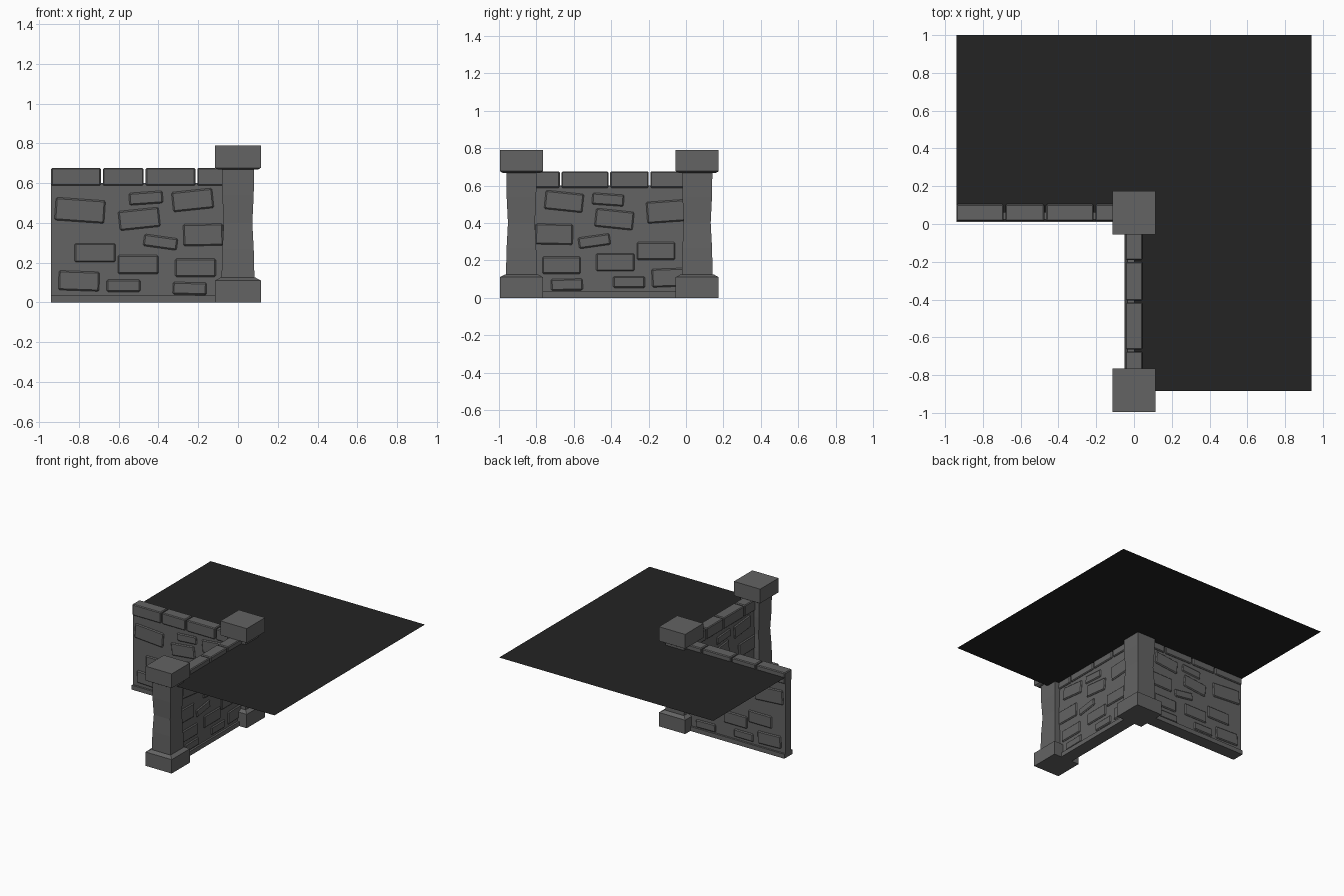
import bpy, bmesh, math
from mathutils import Matrix, Vector

if "Cube" in bpy.data.objects:
    bpy.data.objects.remove(bpy.data.objects["Cube"])


def material(name, v):
    m = bpy.data.materials.new(name)
    m.diffuse_color = (v, v, v, 1)
    m.use_nodes = True
    m.node_tree.nodes["Principled BSDF"].inputs["Base Color"].default_value = m.diffuse_color
    return m


stone = material("grey stone", 0.125)
dark = material("dark ground", 0.017)


def finish(bm, name, mat, frame=Matrix()):
    bmesh.ops.recalc_face_normals(bm, faces=bm.faces)
    me = bpy.data.meshes.new(name)
    bm.to_mesh(me)
    bm.free()
    me.materials.append(mat)
    ob = bpy.data.objects.new(name, me)
    ob.matrix_world = frame
    bpy.context.collection.objects.link(ob)
    return ob


def loft(name, rings, frame):
    """Square column from (half width, height) rings."""
    bm = bmesh.new()
    loops = [[bm.verts.new((sx * h, sy * h, z)) for sx, sy in
              ((-1, -1), (1, -1), (1, 1), (-1, 1))] for h, z in rings]
    for a, b in zip(loops, loops[1:]):
        for i in range(4):
            j = (i + 1) % 4
            bm.faces.new((a[i], a[j], b[j], b[i]))
    bm.faces.new(loops[0])
    bm.faces.new(loops[-1])
    finish(bm, name, stone, frame)


def blocks(name, items, bevel, frame):
    """Chamfered blocks: x, z, width, depth, height, tilt in degrees."""
    bm = bmesh.new()
    for x, z, w, d, h, tilt in items:
        part = bmesh.new()
        bmesh.ops.create_cube(part, size=1, matrix=Matrix.Translation((x, 0, z))
                              @ Matrix.Rotation(math.radians(-tilt), 4, 'Y')
                              @ Matrix.Diagonal((w, d, h, 1)))
        if bevel:
            bmesh.ops.bevel(part, geom=part.edges[:], offset=bevel, segments=1,
                            affect='EDGES', profile=0.5)
        tmp = bpy.data.meshes.new("tmp")
        part.to_mesh(tmp)
        part.free()
        bm.from_mesh(tmp)
        bpy.data.meshes.remove(tmp)
    finish(bm, name, stone, frame)


# stones stand proud on both wall faces: x, z, width, height, tilt
STONES = [(-.795, .463, .25, .115, -4), (-.463, .525, .17, .062, 4),
          (-.228, .515, .205, .10, 6), (-.497, .42, .205, .098, 6),
          (-.39, .303, .17, .06, -8), (-.175, .34, .2, .11, 1),
          (-.72, .25, .205, .095, 0), (-.502, .19, .205, .095, 0),
          (-.214, .174, .205, .092, 0), (-.80, .108, .205, .098, -2),
          (-.576, .084, .17, .062, 0), (-.243, .07, .17, .062, -1)]
COPING = [(-.94, -.69), (-.68, -.475), (-.465, -.215), (-.205, -.01)]


def wall(tag, frame):
    blocks("wall_core_" + tag, [(-.47, .315, .94, .07, .57, 0)], 0, frame)
    blocks("wall_plinth_" + tag, [(-.47, .0175, .94, .10, .035, 0)], 0, frame)
    blocks("wall_stones_" + tag, [(x, z, w, .088, h, t) for x, z, w, h, t in STONES],
           .007, frame)
    blocks("coping_stones_" + tag, [((a + b) / 2, .632, b - a, .09, .088, 0)
                                    for a, b in COPING], .006, frame)


def pillar(tag, frame):
    loft("pillar_base_" + tag, [(.115, 0), (.115, .11), (.088, .125)], frame)
    loft("pillar_shaft_" + tag, [(.083, .11), (.079, .27), (.072, .40),
                                 (.079, .54), (.081, .68)], frame)
    loft("pillar_cap_" + tag, [(.10, .668), (.115, .677), (.115, .79)], frame)


# two identical wall runs meeting at the corner pillar
run_a = Matrix.Translation((0, .06, 0))
run_b = Matrix.Translation((0, -.88, 0)) @ Matrix.Rotation(-math.pi / 2, 4, 'Z')
for tag, frame in (("side", run_a), ("front", run_b)):
    wall(tag, frame)
    pillar(tag, frame)

# L-shaped upper ground sheet starting at the wall centre lines
bm = bmesh.new()
outline = [(-.94, .06), (0, .06), (0, -.885), (.94, -.885), (.94, 1), (-.94, 1)]
bm.faces.new([bm.verts.new((x, y, .64)) for x, y in outline])
finish(bm, "upper_ground", dark)
